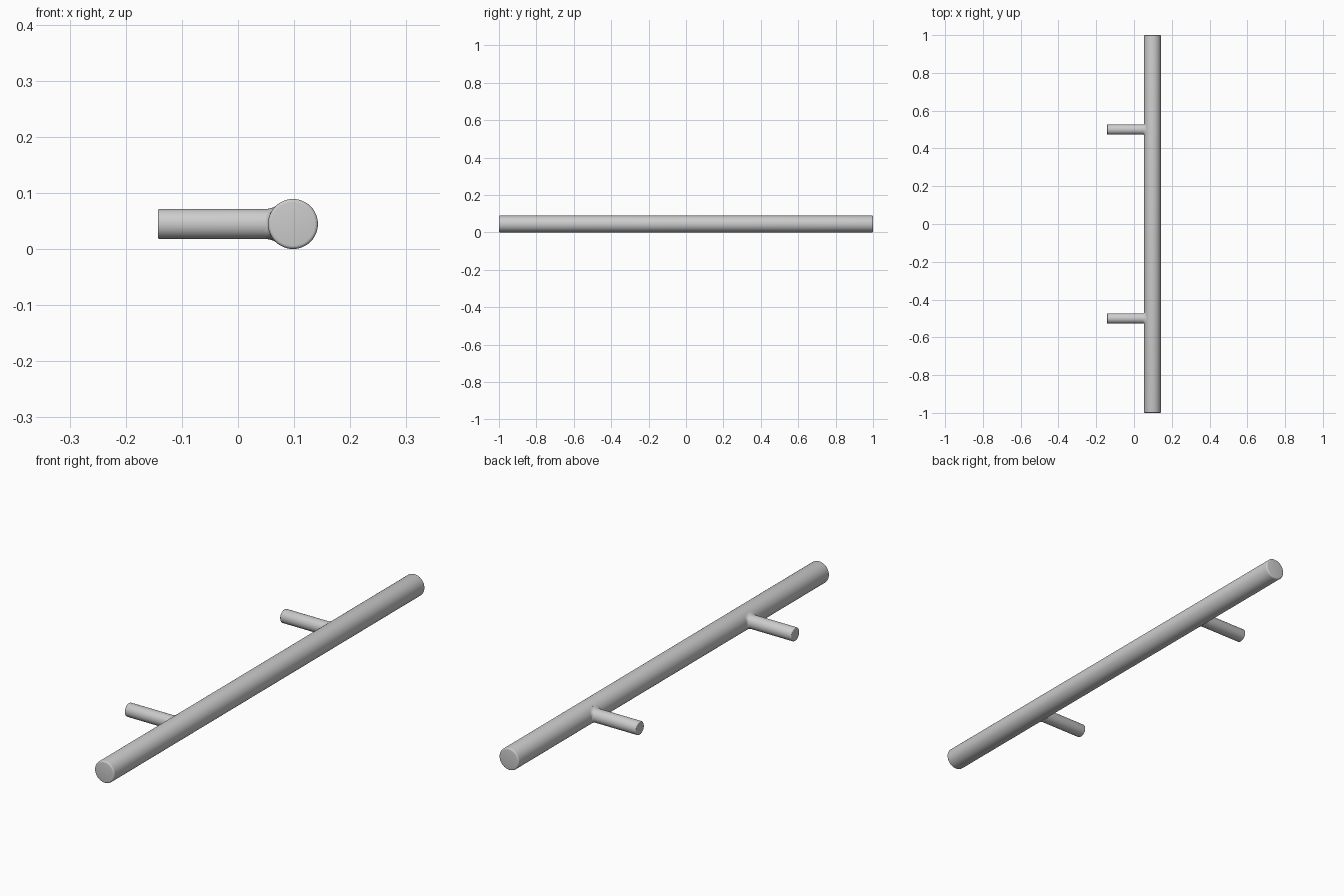
import bpy, bmesh
from math import sin, cos, pi, sqrt, radians
from mathutils import Vector

if "Cube" in bpy.data.objects:
    bpy.data.objects.remove(bpy.data.objects["Cube"])

BAR_X, BAR_Z, BAR_R = 0.098, 0.0445, 0.0445
STEM_R, STEM_TIP = 0.027, -0.1425
N = 48


def loft(name, rings):
    """Skin a list of rings (equal point counts), capping both ends."""
    bm = bmesh.new()
    vs = [[bm.verts.new(p) for p in ring] for ring in rings]
    for a, b in zip(vs, vs[1:]):
        for i in range(N):
            j = (i + 1) % N
            bm.faces.new((a[i], a[j], b[j], b[i]))
    bm.faces.new(vs[0])
    bm.faces.new(vs[-1])
    bmesh.ops.recalc_face_normals(bm, faces=bm.faces)
    me = bpy.data.meshes.new(name)
    bm.to_mesh(me)
    bm.free()
    ob = bpy.data.objects.new(name, me)
    bpy.context.collection.objects.link(ob)
    bpy.ops.object.select_all(action='DESELECT')
    ob.select_set(True)
    bpy.context.view_layer.objects.active = ob
    bpy.ops.object.shade_smooth_by_angle(angle=radians(40))
    return ob


ANGLES = [2 * pi * i / N for i in range(N)]

# Long grip bar with softened end rims
b = 0.006
half = [(BAR_R - b + b * sin(k * pi / 8), 1 - b + b * cos(k * pi / 8)) for k in range(5)]
profile = [(r, -y) for r, y in half] + half[::-1]
loft("grip_bar", [[Vector((BAR_X + r * cos(t), y, BAR_Z + r * sin(t))) for t in ANGLES]
                  for r, y in profile])


# Mounting stems, blended into the bar by a rolling fillet that is widest above and below
def fillet_ring(y0, s):
    ring = []
    for t in ANGLES:
        f = 0.004 + 0.024 * sin(t) ** 2
        cy, cz = (STEM_R + f) * cos(t), (STEM_R + f) * sin(t)
        c = Vector((-sqrt((BAR_R + f) ** 2 - cz ** 2), cy, cz))
        to_stem = Vector((0, -cos(t), -sin(t)))
        to_bar = Vector((-c.x, 0, -cz)).normalized()
        d = to_stem.slerp(to_bar, s)
        ring.append(c + d * f + Vector((BAR_X, y0, BAR_Z)))
    return ring


def stem(name, y0):
    def circle(r, x):
        return [Vector((x, y0 + r * cos(t), BAR_Z + r * sin(t))) for t in ANGLES]
    e = 0.003
    rings = [circle(STEM_R - e + e * sin(k * pi / 6), STEM_TIP + e - e * cos(k * pi / 6))
             for k in range(4)]
    rings += [fillet_ring(y0, k / 6) for k in range(7)]
    rings.append(circle(STEM_R * 0.8, BAR_X))
    loft(name, rings)


for label, y in (("front", -0.5), ("back", 0.5)):
    stem(label + "_mounting_stem", y)
